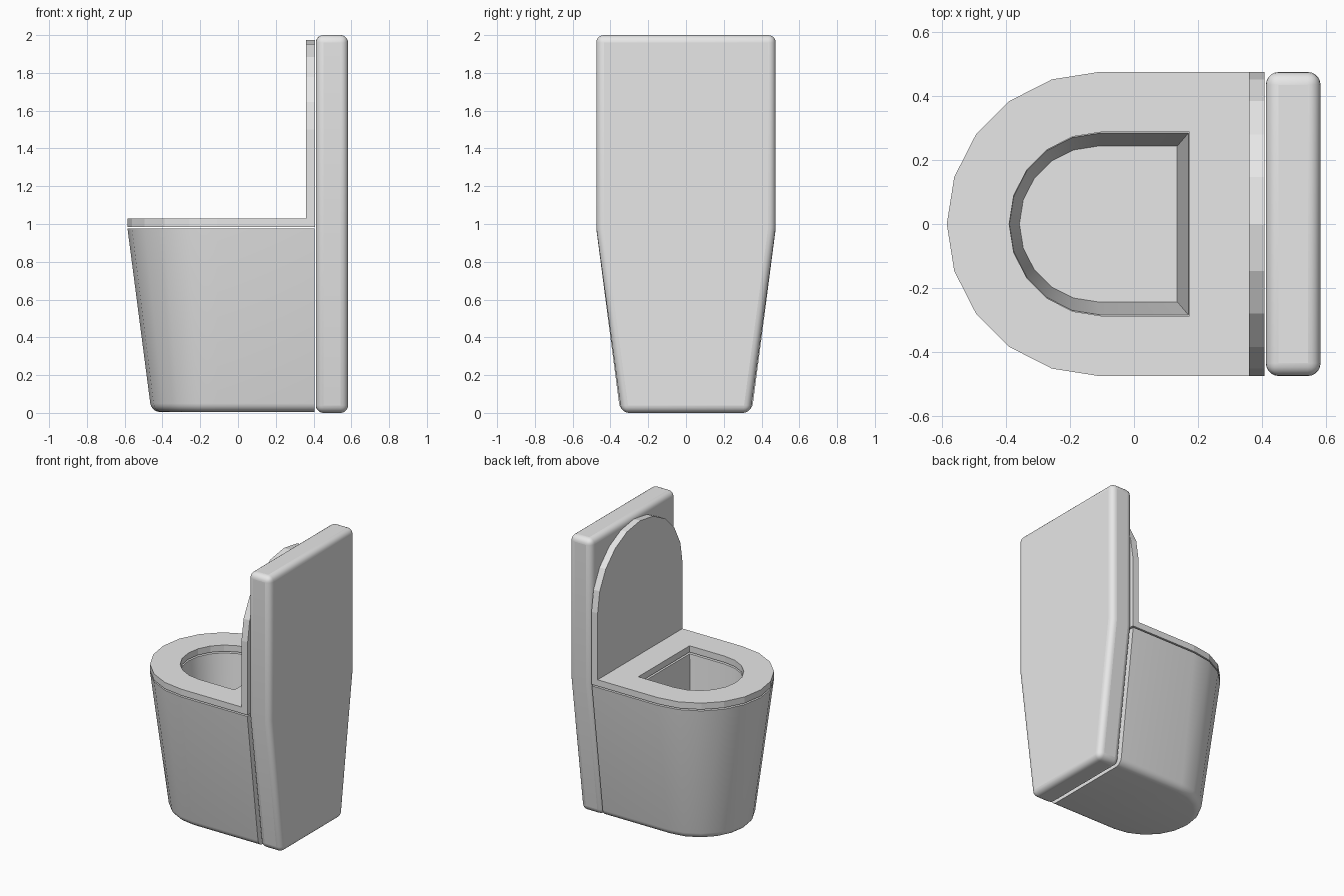
import bpy, bmesh, math

if "Cube" in bpy.data.objects:
    bpy.data.objects.remove(bpy.data.objects["Cube"])

ceramic = bpy.data.materials.new("light_grey_ceramic")
ceramic.diffuse_color = (0.8, 0.8, 0.8, 1)
ceramic.use_nodes = True
ceramic.node_tree.nodes["Principled BSDF"].inputs["Base Color"].default_value = ceramic.diffuse_color


def d_shape(r, back, cx=-0.11, n=10):
    """D outline: half circle towards -x, straight end at x = back."""
    arc = [(cx - r * math.sin(math.pi * i / n), r * math.cos(math.pi * i / n))
           for i in range(n + 1)]
    return [(back, r)] + arc + [(back, -r)]


def at_z(outline, z):
    return [(x, y, z) for x, y in outline]


def loft(name, rings, caps=True, ring_loop=False, smooth=False):
    """Skin a stack of equal-length rings, capped or closed into a loop."""
    bm = bmesh.new()
    vs = [[bm.verts.new(p) for p in ring] for ring in rings]
    n = len(rings[0])
    pairs = list(zip(vs, vs[1:]))
    if ring_loop:
        pairs.append((vs[-1], vs[0]))
    for a, b in pairs:
        for i in range(n):
            j = (i + 1) % n
            bm.faces.new((a[i], a[j], b[j], b[i]))
    if caps:
        bm.faces.new(vs[0])
        bm.faces.new(vs[-1])
    bmesh.ops.recalc_face_normals(bm, faces=bm.faces)
    me = bpy.data.meshes.new(name)
    bm.to_mesh(me)
    bm.free()
    ob = bpy.data.objects.new(name, me)
    bpy.context.collection.objects.link(ob)
    me.materials.append(ceramic)
    if smooth:
        bpy.ops.object.select_all(action='DESELECT')
        ob.select_set(True)
        bpy.context.view_layer.objects.active = ob
        bpy.ops.object.shade_smooth_by_angle(angle=math.radians(35))
    return ob


# bowl: tapered body with rounded foot, then down into the basin
TOP, FOOT, R = 0.975, 0.005, 0.045


def body_radius(z):
    return 0.348 + (0.475 - 0.348) * z / TOP


rings = []
for k in range(6):
    a = math.pi / 2 * k / 5
    z = FOOT + R * (1 - math.sin(a))
    rings.append(at_z(d_shape(body_radius(z) - R * (1 - math.cos(a)), 0.405), z))
rings.reverse()
rings.append(at_z(d_shape(0.475, 0.405), TOP))
rings.append(at_z(d_shape(0.284, 0.17, -0.105), TOP))
rings.append(at_z(d_shape(0.243, 0.135, -0.115), 0.55))
loft("bowl", rings, smooth=True)

# seat ring, floating just above the bowl
outer, inner = d_shape(0.475, 0.36), d_shape(0.287, 0.173, -0.103)
loft("seat", [at_z(outer, 0.985), at_z(outer, 1.03),
              at_z(inner, 1.03), at_z(inner, 0.985)], caps=False, ring_loop=True)

# raised lid: same outline turned upright
lid = d_shape(0.475, 0.405)
loft("lid", [[(x, p[1], 1.39 - p[0]) for p in lid] for x in (0.36, 0.408)])

# cistern panel with rounded edges
half = [(0.342, 0.0), (0.475, 0.98), (0.475, 2.0)]
panel = half + [(-y, z) for y, z in reversed(half)]
tank = loft("cistern", [[(x, y, z) for y, z in panel] for x in (0.412, 0.583)], smooth=True)
bev = tank.modifiers.new("round_edges", 'BEVEL')
bev.width = 0.04
bev.segments = 5
bev.limit_method = 'ANGLE'
bev.angle_limit = math.radians(30)
bpy.ops.object.modifier_apply(modifier=bev.name)
bpy.ops.object.shade_smooth_by_angle(angle=math.radians(35))
